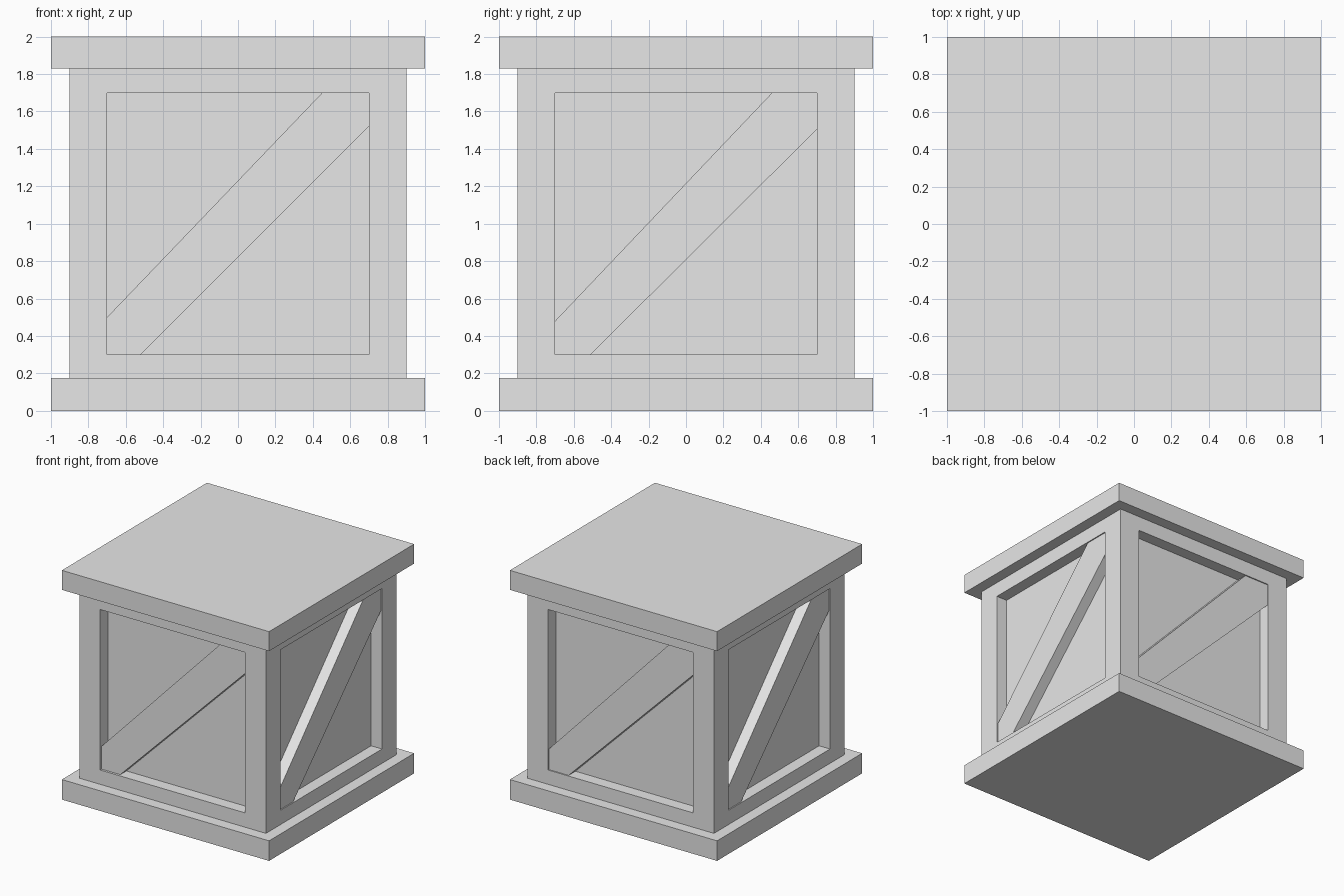
import bpy, bmesh
from math import pi
from mathutils import Matrix, Vector

if "Cube" in bpy.data.objects:
    bpy.data.objects.remove(bpy.data.objects["Cube"])

grey = bpy.data.materials.new("plain_grey")
grey.use_nodes = True
grey.diffuse_color = (0.8, 0.8, 0.8, 1)
grey.node_tree.nodes["Principled BSDF"].inputs["Base Color"].default_value = (0.8, 0.8, 0.8, 1)

HALF, OPEN, LOW, HIGH, RECESS = 0.9, 0.7, 0.3, 1.7, 0.105
SLAB_LOW, SLAB_HIGH = 0.175, 1.83


def finish(bm, name):
    bmesh.ops.recalc_face_normals(bm, faces=bm.faces)
    mesh = bpy.data.meshes.new(name)
    bm.to_mesh(mesh)
    bm.free()
    mesh.materials.append(grey)
    obj = bpy.data.objects.new(name, mesh)
    bpy.context.collection.objects.link(obj)
    return obj


def box(half, z0, z1):
    bm = bmesh.new()
    bmesh.ops.create_cube(bm, size=2)
    for v in bm.verts:
        v.co = (v.co.x * half, v.co.y * half, z1 if v.co.z > 0 else z0)
    return bm


# Base and lid slabs
finish(box(1, 0, SLAB_LOW), "base_slab")
finish(box(1, SLAB_HIGH, 2), "lid_slab")

# Body with a recessed panel framed on each side
bm = box(HALF, SLAB_LOW, SLAB_HIGH)
bm.normal_update()
sides = [f for f in bm.faces if abs(f.normal.z) < 0.5]
bmesh.ops.inset_individual(bm, faces=sides, thickness=0.1)
for f in sides:
    normal = f.normal.copy()
    across = normal.cross(Vector((0, 0, 1)))
    for v in f.verts:
        side = OPEN if v.co.dot(across) > 0 else -OPEN
        height = HIGH if v.co.z > 1 else LOW
        v.co = normal * HALF + across * side + Vector((0, 0, height))
    panel = bmesh.ops.extrude_discrete_faces(bm, faces=[f])["faces"][0]
    bmesh.ops.translate(bm, verts=panel.verts, vec=-normal * RECESS)
finish(bm, "framed_body")


# Diagonal braces, each trimmed to its opening
def brace(name, angle, gap, left, bottom, right, top):
    outline = [(-OPEN, LOW), (bottom, LOW), (OPEN, right),
               (OPEN, HIGH), (top, HIGH), (-OPEN, left)]
    bm = bmesh.new()
    face = bm.faces.new([bm.verts.new((x, gap - HALF, z)) for x, z in outline])
    back = bmesh.ops.extrude_face_region(bm, geom=[face])["geom"]
    bmesh.ops.translate(bm, verts=[g for g in back if isinstance(g, bmesh.types.BMVert)],
                        vec=(0, RECESS - gap, 0))
    bmesh.ops.rotate(bm, verts=bm.verts, matrix=Matrix.Rotation(angle, 3, "Z"))
    finish(bm, name)


brace("front_brace", 0, 0.02, 0.5, -0.52, 1.52, 0.45)
for i, name in enumerate(("left_brace", "back_brace", "right_brace"), 1):
    brace(name, i * pi / 2, 0.01, 0.48, -0.51, 1.505, 0.46)
